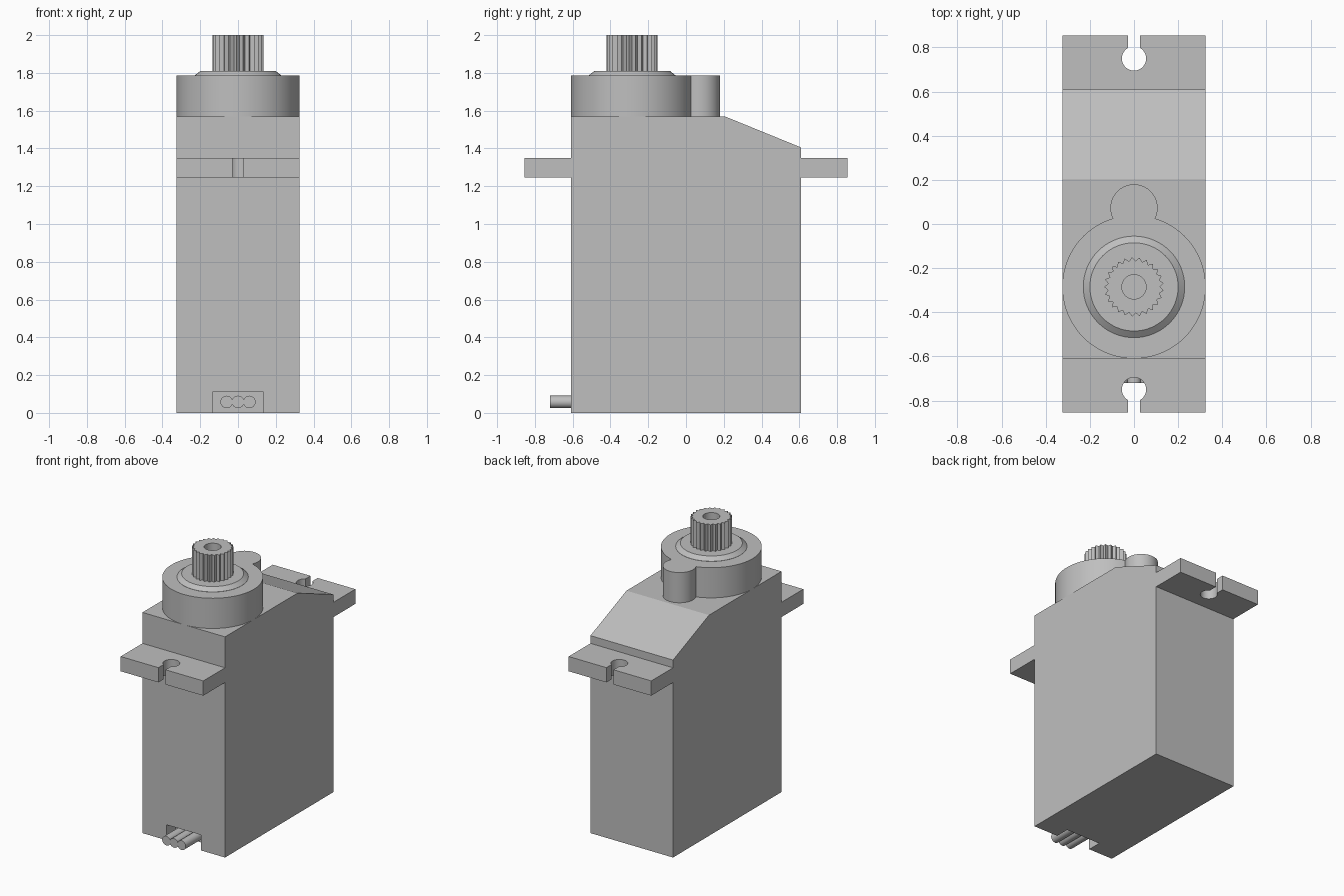
import bpy, bmesh
from math import sin, cos, pi, asin, acos, atan2, hypot
from mathutils import Vector

if "Cube" in bpy.data.objects:
    bpy.data.objects.remove(bpy.data.objects["Cube"])

GREY = (0.52, 0.52, 0.52, 1)
mat = bpy.data.materials.new("plain grey")
mat.use_nodes = True
mat.diffuse_color = GREY
mat.node_tree.nodes["Principled BSDF"].inputs["Base Color"].default_value = GREY

HALF_W, HALF_L = 0.325, 0.61
SHAFT_Y = -0.285


def finish(name, bm, smooth=False):
    bmesh.ops.recalc_face_normals(bm, faces=bm.faces[:])
    mesh = bpy.data.meshes.new(name)
    bm.to_mesh(mesh)
    bm.free()
    mesh.materials.append(mat)
    obj = bpy.data.objects.new(name, mesh)
    bpy.context.collection.objects.link(obj)
    if smooth:
        bpy.ops.object.select_all(action='DESELECT')
        obj.select_set(True)
        bpy.context.view_layer.objects.active = obj
        bpy.ops.object.shade_smooth_by_angle(angle=pi / 6)
    return obj


def prism(name, outline, offset, smooth=False):
    """Extrude a closed planar outline along an offset vector."""
    bm = bmesh.new()
    face = bm.faces.new([bm.verts.new(p) for p in outline])
    made = bmesh.ops.extrude_face_region(bm, geom=[face], use_keep_orig=True)
    moved = [g for g in made["geom"] if isinstance(g, bmesh.types.BMVert)]
    bmesh.ops.translate(bm, verts=moved, vec=Vector(offset))
    return finish(name, bm, smooth)


def arc(radius, start, end, steps, cy=0.0, z=0.0):
    angles = [start + (end - start) * i / steps for i in range(steps + 1)]
    return [(radius * cos(a), cy + radius * sin(a), z) for a in angles]


def loft(name, rings, smooth=False):
    """Join equal-sized rings in order and cap both ends."""
    bm = bmesh.new()
    loops = [[bm.verts.new(p) for p in ring] for ring in rings]
    n = len(loops[0])
    for a, b in zip(loops, loops[1:]):
        for i in range(n):
            j = (i + 1) % n
            bm.faces.new((a[i], a[j], b[j], b[i]))
    bm.faces.new(loops[0])
    bm.faces.new(loops[-1])
    return finish(name, bm, smooth)


def box(name, x, y, z):
    outline = [(-x, y[0], z[0]), (x, y[0], z[0]), (x, y[0], z[1]), (-x, y[0], z[1])]
    return prism(name, outline, (0, y[1] - y[0], 0))


# Case with sloped rear shoulder
side = [(-HALF_L, 0), (HALF_L, 0), (HALF_L, 1.405), (0.205, 1.57), (-HALF_L, 1.57)]
case = prism("case", [(-HALF_W, y, z) for y, z in side], (2 * HALF_W, 0, 0))

# Cable notch cut in the lower front edge
cutter = box("notch_cutter", 0.135, (-0.8, -0.51), (-0.1, 0.11))
cutter.hide_render = True
cut = case.modifiers.new("notch", 'BOOLEAN')
cut.operation, cut.object, cut.solver = 'DIFFERENCE', cutter, 'EXACT'
graph = bpy.context.evaluated_depsgraph_get()
cut_mesh = bpy.data.meshes.new_from_object(case.evaluated_get(graph))
case.modifiers.clear()
case.data = cut_mesh
bpy.data.objects.remove(cutter)

# Mounting tabs with keyhole slots
SLOT, HOLE, TAB_END, HOLE_Y = 0.028, 0.055, 0.855, 0.75
gap = asin(SLOT / HOLE)
for name, s in (("front_tab", -1), ("rear_tab", 1)):
    keyhole = arc(HOLE, pi / 2 - gap, -1.5 * pi + gap, 32, HOLE_Y)
    outline = [(HALF_W, HALF_L), (HALF_W, TAB_END), (SLOT, TAB_END)]
    outline += [p[:2] for p in keyhole]
    outline += [(-SLOT, TAB_END), (-HALF_W, TAB_END), (-HALF_W, HALF_L)]
    prism(name, [(x, s * y, 1.245) for x, y in outline], (0, 0, 0.105), True)

# Gear housing: large round joined to a small round behind it
R, r, SMALL_Y = HALF_W, 0.107, 0.073
d = SMALL_Y - SHAFT_Y
along = (d * d + R * R - r * r) / (2 * d)
across = (R * R - along * along) ** 0.5
big = atan2(along, across)
small = atan2(along - d, across)
outline = arc(R, pi - big, 2 * pi + big, 72, SHAFT_Y, 1.57)
outline += arc(r, small, pi - small, 32, SMALL_Y, 1.57)[1:-1]
prism("gear_housing", outline, (0, 0, 0.215), True)


def ring(radius, z, n):
    return arc(radius, 0, 2 * pi, n, SHAFT_Y, z)[:-1]


# Chamfered collar
loft("collar", [ring(0.23, 1.78, 64), ring(0.23, 1.786, 64), ring(0.2, 1.81, 64)], True)

# Toothed output shaft with a screw hole
TEETH = 25


def toothed(z):
    pts = []
    for i in range(2 * TEETH):
        rad = 0.135 if i % 2 else 0.118
        a = pi * i / TEETH
        pts.append((rad * cos(a), SHAFT_Y + rad * sin(a), z))
    return pts


n = 2 * TEETH
loft("output_shaft", [toothed(1.8), toothed(2.0), ring(0.055, 2.0, n), ring(0.055, 1.85, n)])

# Three cable wires
for name, x in (("right_wire", -0.06), ("middle_wire", 0), ("left_wire", 0.06)):
    circle = [(x + px, -0.72, 0.058 + pz) for px, pz, _ in arc(0.033, 0, 2 * pi, 24)[:-1]]
    prism(name, circle, (0, 0.22, 0), True)
